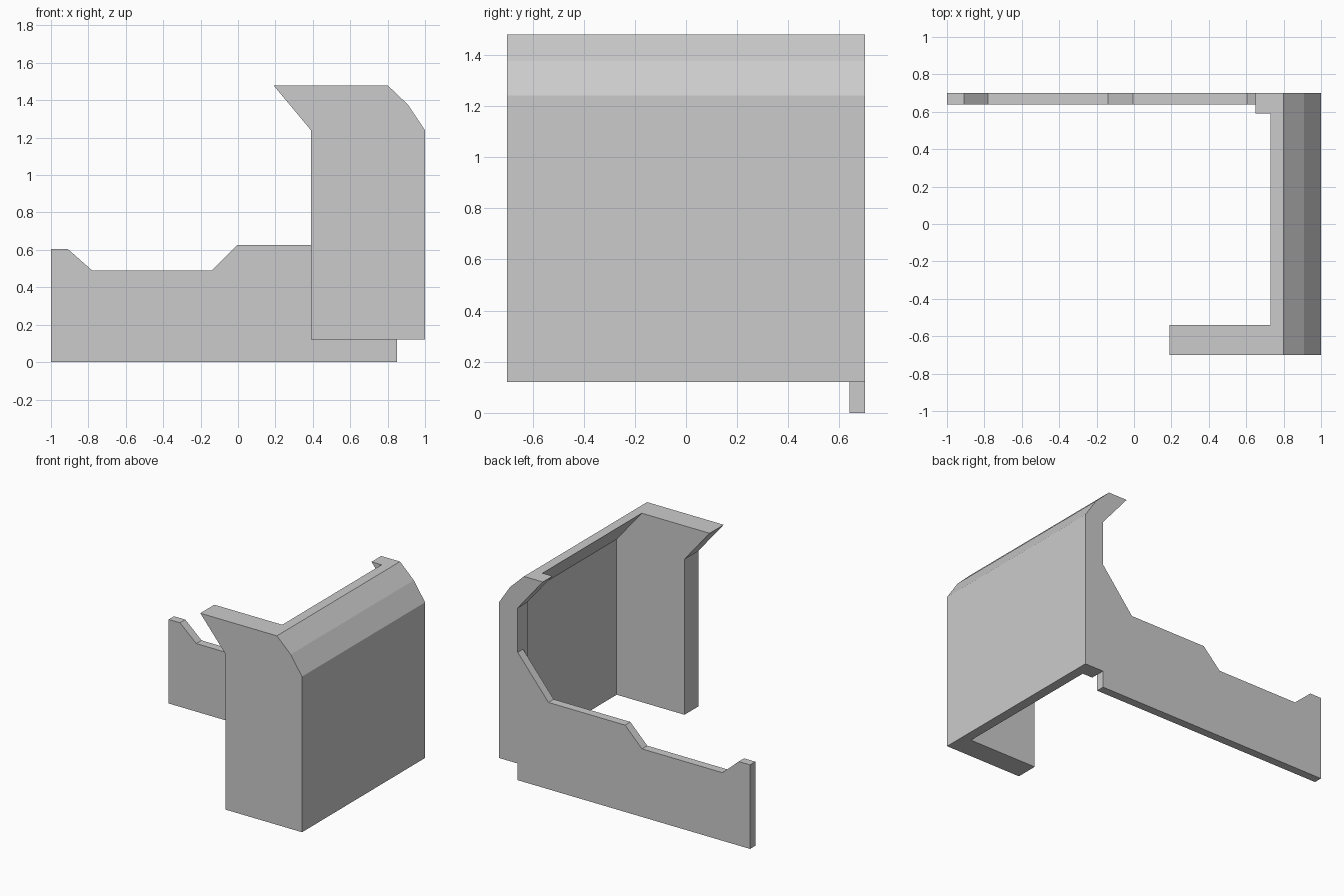
import bpy
import bmesh

if "Cube" in bpy.data.objects:
    bpy.data.objects.remove(bpy.data.objects["Cube"])

# Outer side outline (x, z) shared by every section of the housing
OUTER = [(1.0, 0.12), (1.0, 1.24), (0.91, 1.375), (0.80, 1.48)]


def section(inner_x):
    """Closed housing profile; the inner edge slants forward at the top."""
    return OUTER + [(inner_x - 0.20, 1.48), (inner_x, 1.24), (inner_x, 0.12)]


def loft(name, rings):
    """Skin a list of (y, profile) rings and cap both ends."""
    bm = bmesh.new()
    loops = [[bm.verts.new((x, y, z)) for x, z in prof] for y, prof in rings]
    for (ya, _), (yb, _), a, b in zip(rings, rings[1:], loops, loops[1:]):
        n = len(a)
        # a step at constant y only needs its two inner faces
        for i in ((4, 5) if ya == yb else range(n)):
            j = (i + 1) % n
            bm.faces.new((a[i], a[j], b[j], b[i]))
    bm.faces.new(list(reversed(loops[0])))
    bm.faces.new(loops[-1])
    bmesh.ops.remove_doubles(bm, verts=bm.verts[:], dist=1e-5)
    bmesh.ops.recalc_face_normals(bm, faces=bm.faces[:])
    mesh = bpy.data.meshes.new(name)
    bm.to_mesh(mesh)
    bm.free()
    obj = bpy.data.objects.new(name, mesh)
    bpy.context.collection.objects.link(obj)
    return obj


# Housing: wide front panel, thin side wall, narrow rear post
front, wall, post = section(0.39), section(0.93), section(0.85)
loft("side_housing", [(-0.70, front), (-0.54, front),
                      (-0.54, wall), (0.59, wall),
                      (0.59, post), (0.70, post)])

# Low notched panel along the back
back = [(-1.0, 0.0), (0.85, 0.0), (0.85, 0.92), (0.605, 0.625),
        (-0.005, 0.625), (-0.14, 0.49), (-0.78, 0.49), (-0.91, 0.605),
        (-1.0, 0.605)]
loft("back_panel", [(0.64, back), (0.70, back)])
